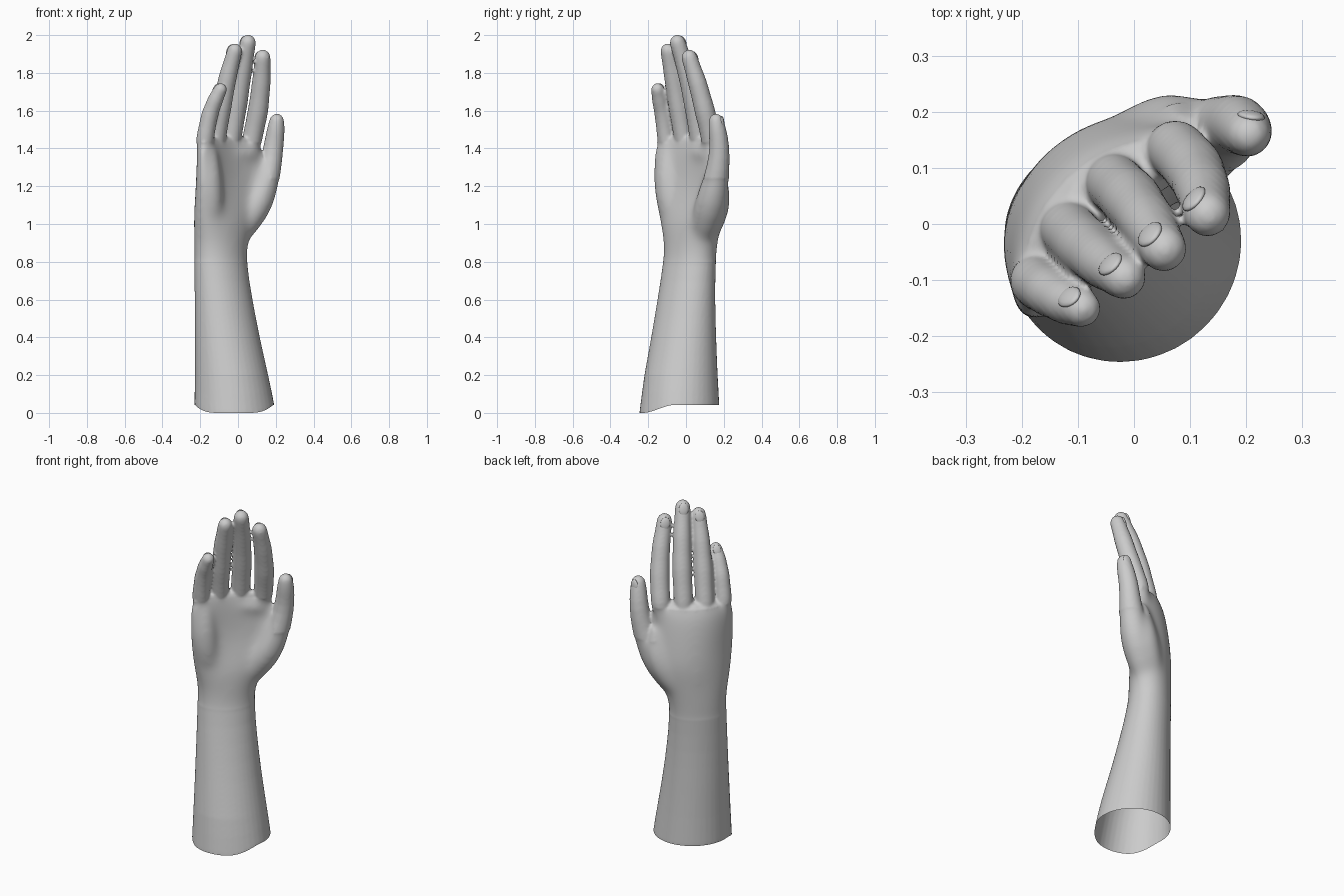
import bpy, bmesh, math
from mathutils import Vector, Matrix

if "Cube" in bpy.data.objects:
    bpy.data.objects.remove(bpy.data.objects["Cube"])

# Local frame: u = across the hand, v = towards the back of the hand, z = up.
TURN = Matrix.Rotation(math.radians(45), 4, 'Z')
SIDES = 20


def loft(bm, rings):
    """Skin a closed tube through a list of rings and cap both ends."""
    loops = [[bm.verts.new(p) for p in ring] for ring in rings]
    for a, b in zip(loops, loops[1:]):
        for i in range(SIDES):
            j = (i + 1) % SIDES
            bm.faces.new((a[i], a[j], b[j], b[i]))
    bm.faces.new(loops[0][::-1])
    bm.faces.new(loops[-1])


def section(z, u, v, a, b, k):
    """Ellipse bent into a crescent by k, so the palm is cupped."""
    ring = []
    for i in range(SIDES):
        t = 2 * math.pi * i / SIDES
        du = a * math.cos(t)
        ring.append(Vector((u + du, v + b * math.sin(t) - k * du * du, z)))
    return ring


def digit(bm, path, joints=True):
    """Tube along (u, v, z, radius) points, narrow between joints, round ends."""
    pts = [path[0]]
    for p, q in zip(path, path[1:]):
        if joints:
            m = [(x + y) / 2 for x, y in zip(p, q)]
            m[3] *= 0.94
            pts.append(m)
        pts.append(q)
    c = [Vector(p[:3]) for p in pts]
    spine = []
    for i, p in enumerate(pts):
        t = (c[min(i + 1, len(c) - 1)] - c[max(i - 1, 0)]).normalized()
        spine.append((c[i], t, p[3]))
    for end, sign in ((0, -1), (-1, 1)):
        p, t, r = spine[end]
        cap = [(p + t * sign * r * math.sin(f), t, r * math.cos(f))
               for f in (0.5, 1.0, 1.4)]
        spine = cap[::-1] + spine if sign < 0 else spine + cap
    rings = []
    for p, t, r in spine:
        side = Vector((1, 0, 0))
        side = (side - t * side.dot(t)).normalized()
        up = t.cross(side)
        rings.append([p + r * (side * math.cos(f) + up * math.sin(f))
                      for f in (2 * math.pi * i / SIDES for i in range(SIDES))])
    loft(bm, rings)


bm = bmesh.new()

# Forearm, wrist and palm: z, u, v, half width, half depth, cupping
loft(bm, [section(*s) for s in (
    (-0.08, -0.038, -0.022, 0.230, 0.224, 0),
    (0.04, -0.038, -0.012, 0.218, 0.213, 0),
    (0.20, -0.043, 0.005, 0.202, 0.192, 0),
    (0.40, -0.049, 0.032, 0.183, 0.165, 0),
    (0.60, -0.053, 0.055, 0.168, 0.140, 0),
    (0.80, -0.053, 0.080, 0.157, 0.120, 0),
    (0.90, -0.046, 0.084, 0.164, 0.118, 0.1),
    (1.00, -0.035, 0.085, 0.198, 0.117, 0.5),
    (1.10, -0.020, 0.100, 0.230, 0.106, 1.1),
    (1.20, -0.022, 0.106, 0.240, 0.090, 1.5),
    (1.30, -0.028, 0.103, 0.238, 0.080, 1.5),
    (1.40, -0.032, 0.094, 0.230, 0.070, 1.4),
    (1.47, -0.030, 0.083, 0.210, 0.047, 1.3))])

# Fleshy pads: little-finger side, under the fingers, and thumb web
digit(bm, [(-0.12, 0.075, 0.95, 0.06), (-0.165, 0.045, 1.09, 0.074),
           (-0.18, 0.036, 1.25, 0.072), (-0.18, 0.05, 1.38, 0.055)], False)
digit(bm, [(-0.17, 0.055, 1.37, 0.052), (-0.03, 0.075, 1.38, 0.055),
           (0.13, 0.04, 1.37, 0.050)], False)
digit(bm, [(0.06, 0.095, 0.97, 0.075), (0.145, 0.065, 1.09, 0.092),
           (0.17, 0.05, 1.19, 0.080), (0.165, 0.045, 1.28, 0.055)], False)

# Thumb
thumb = [(0.055, 0.07, 0.94, 0.072), (0.15, 0.03, 1.08, 0.092),
         (0.20, 0.01, 1.18, 0.078), (0.242, 0.0, 1.30, 0.060),
         (0.260, -0.006, 1.41, 0.053), (0.259, -0.025, 1.50, 0.048),
         (0.258, -0.032, 1.545, 0.040)]
digit(bm, thumb, False)

# Four fingers
fingers = [
    [(-0.185, 0.065, 1.34, 0.045), (-0.198, 0.050, 1.45, 0.049), (-0.192, 0.02, 1.58, 0.046),
     (-0.183, -0.015, 1.66, 0.042), (-0.172, -0.04, 1.711, 0.036)],
    [(-0.09, 0.09, 1.34, 0.050), (-0.09, 0.075, 1.45, 0.054), (-0.09, 0.033, 1.62, 0.054),
     (-0.087, -0.01, 1.78, 0.049), (-0.08, -0.055, 1.916, 0.041)],
    [(0.025, 0.09, 1.36, 0.050), (0.027, 0.075, 1.46, 0.055), (0.028, 0.033, 1.64, 0.056),
     (0.020, -0.015, 1.81, 0.051), (0.006, -0.069, 1.960, 0.043)],
    [(0.135, 0.055, 1.34, 0.046), (0.148, 0.042, 1.45, 0.055), (0.146, -0.005, 1.60, 0.056),
     (0.130, -0.045, 1.75, 0.051), (0.105, -0.08, 1.881, 0.043)]]
for f in fingers:
    digit(bm, f)

bmesh.ops.recalc_face_normals(bm, faces=bm.faces)
mesh = bpy.data.meshes.new("hand_and_forearm")
bm.to_mesh(mesh)
bm.free()
hand = bpy.data.objects.new("hand_and_forearm", mesh)
bpy.context.collection.objects.link(hand)

# Fuse everything into one skin
sub = hand.modifiers.new("round", 'SUBSURF')
sub.levels = sub.render_levels = 1
fuse = hand.modifiers.new("fuse", 'REMESH')
fuse.mode = 'VOXEL'
fuse.voxel_size = 0.008
relax = hand.modifiers.new("relax", 'SMOOTH')
relax.factor = 0.5
relax.iterations = 5
bpy.context.view_layer.update()
dg = bpy.context.evaluated_depsgraph_get()
skin = bpy.data.meshes.new_from_object(hand.evaluated_get(dg))
hand.modifiers.clear()

bm = bmesh.new()
bm.from_mesh(skin)

# Blend the pads into the palm, leaving the free thumb and fingers crisp
palm = [v for v in bm.verts if 0.8 < v.co.z < 1.43
        and not (v.co.x > 0.19 and v.co.z > 1.24)]
for _ in range(50):
    bmesh.ops.smooth_vert(bm, verts=palm, factor=0.5,
                          use_axis_x=True, use_axis_y=True, use_axis_z=True)
bmesh.ops.transform(bm, matrix=TURN, verts=bm.verts)

# Open the arm at the bottom, with the rim dipping at the front
bmesh.ops.bisect_plane(bm, geom=bm.verts[:] + bm.edges[:] + bm.faces[:],
                       plane_co=(0, 0, 0.042), plane_no=(0, 0, 1), clear_inner=True)
for v in bm.verts:
    if v.co.z < 0.2:
        dip = min(1, max(0, (-v.co.y - 0.06) / 0.17))
        dip = dip * dip * (3 - 2 * dip)
        v.co.z -= 0.042 * dip * (0.2 - v.co.z) / 0.158
for f in bm.faces:
    f.smooth = True
bm.to_mesh(skin)
bm.free()
hand.data = skin

# Nails on the back of each digit
for name, path in zip(("little", "ring", "middle", "index", "thumb"), fingers + [thumb]):
    tip, prev = Vector(path[-1][:3]), Vector(path[-2][:3])
    r = path[-1][3]
    t = (tip - prev).normalized()
    side = Vector((0.6, -0.8, 0)) if name == "thumb" else Vector((1, 0, 0))
    side = (side - t * side.dot(t)).normalized()
    out = t.cross(side)
    place = Matrix((side, out, t)).transposed().to_4x4()
    place.translation = tip - t * r * 0.25 + out * r * 0.80
    bm = bmesh.new()
    bmesh.ops.create_uvsphere(bm, u_segments=16, v_segments=10, radius=r)
    bmesh.ops.scale(bm, vec=(0.62, 0.25, 0.85), verts=bm.verts)
    bmesh.ops.transform(bm, matrix=TURN @ place, verts=bm.verts)
    for f in bm.faces:
        f.smooth = True
    nail_mesh = bpy.data.meshes.new(name + "_nail")
    bm.to_mesh(nail_mesh)
    bm.free()
    bpy.context.collection.objects.link(bpy.data.objects.new(name + "_nail", nail_mesh))
